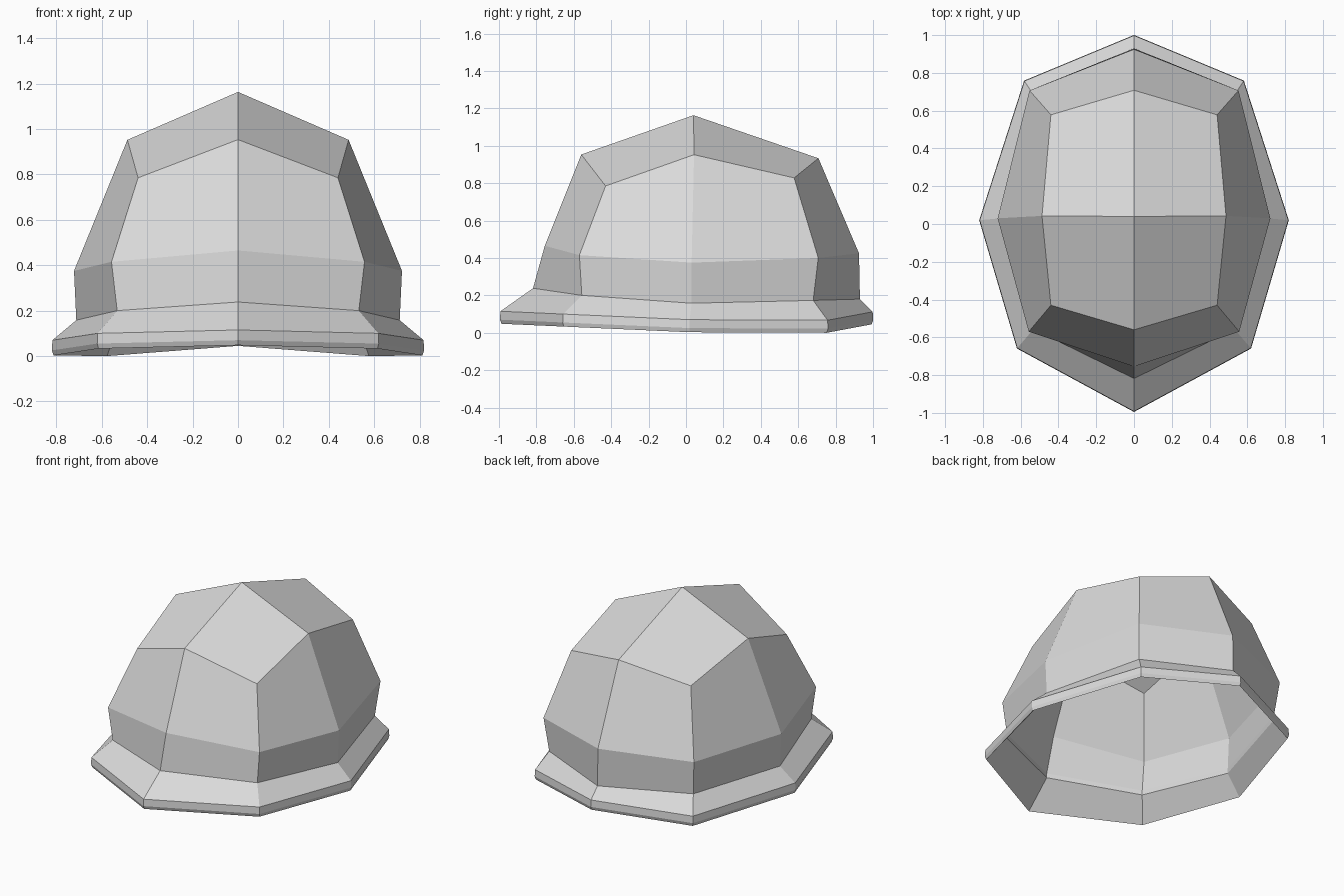
import bpy
import bmesh

cube = bpy.data.objects.get("Cube")
if cube:
    bpy.data.objects.remove(cube, do_unlink=True)

shell_grey = bpy.data.materials.new("shell grey")
shell_grey.use_nodes = True
colour = (0.71, 0.71, 0.71, 1)
shell_grey.diffuse_color = colour
shell_grey.node_tree.nodes["Principled BSDF"].inputs["Base Color"].default_value = colour

# Half rings, each running front, front corner, side, back corner, back
apex = (0, 0.04, 1.163)
crown = [(0, -0.56, 0.953), (0.44, -0.43, 0.785), (0.487, 0.043, 0.952),
         (0.44, 0.578, 0.828), (0, 0.708, 0.933)]
middle = [(0, -0.755, 0.465), (0.557, -0.57, 0.415), (0.722, 0.03, 0.375),
          (0.553, 0.707, 0.4), (0, 0.925, 0.425)]
base = [(0, -0.818, 0.238), (0.532, -0.557, 0.2), (0.712, 0.03, 0.158),
        (0.53, 0.68, 0.173), (0, 0.93, 0.18)]
edge = [(0, -0.992, 0.115), (0.618, -0.657, 0.1), (0.817, 0.02, 0.07),
        (0.58, 0.757, 0.067), (0, 0.998, 0.112)]


def moved(ring, scale, drop):
    """Copy a ring, scaled flat about the apex axis and lowered."""
    return [(x * scale, apex[1] + (y - apex[1]) * scale, z - drop)
            for x, y, z in ring]


def half_shell(name, rings, tip=None):
    """Bridge half rings into a strip and mirror it across x."""
    bm = bmesh.new()
    rows = [[bm.verts.new(p) for p in ring] for ring in rings]
    for upper, lower in zip(rows, rows[1:]):
        for i in range(len(upper) - 1):
            bm.faces.new((upper[i], lower[i], lower[i + 1], upper[i + 1]))
    if tip:
        # Two quads per half meet at the tip
        top = bm.verts.new(tip)
        r = rows[0]
        bm.faces.new((top, r[0], r[1], r[2]))
        bm.faces.new((top, r[2], r[3], r[4]))
    mesh = bpy.data.meshes.new(name)
    bm.to_mesh(mesh)
    bm.free()
    mesh.materials.append(shell_grey)
    obj = bpy.data.objects.new(name, mesh)
    bpy.context.collection.objects.link(obj)
    mirror = obj.modifiers.new("mirror", "MIRROR")
    mirror.use_clip = True


# Thin faceted dome
half_shell("dome", [crown, middle, base], tip=apex)

# Flared brim: sloping top, bevelled lip, sloping underside, upright inner edge
half_shell("brim", [base, edge, moved(edge, 1.003, 0.045), moved(edge, 0.994, 0.067),
                    moved(base, 1, 0.03), base])
